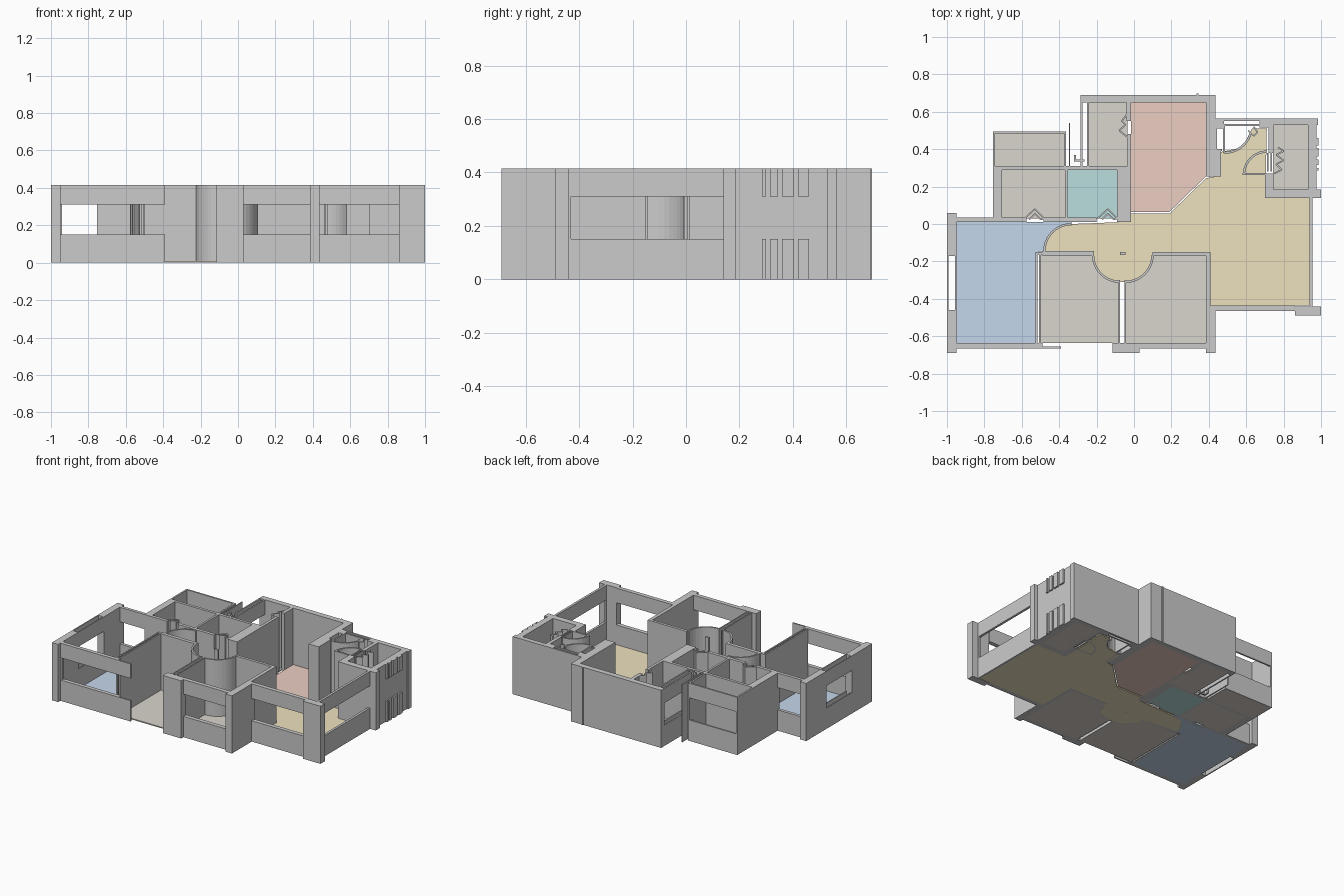
import bpy, bmesh, math

H, SILL, HEAD, FLOOR = 0.415, 0.15, 0.31, 0.008


def add_prism(bm, pts, z0, z1):
    lo = [bm.verts.new((x, y, z0)) for x, y in pts]
    hi = [bm.verts.new((x, y, z1)) for x, y in pts]
    n = len(pts)
    bm.faces.new(lo[::-1])
    bm.faces.new(hi)
    for i in range(n):
        j = (i + 1) % n
        bm.faces.new((lo[i], lo[j], hi[j], hi[i]))


def rect(x0, x1, y0, y1):
    return [(x0, y0), (x1, y0), (x1, y1), (x0, y1)]


def build(name, outlines, spans=((0, H),), colour=None):
    bm = bmesh.new()
    for pts in outlines:
        for z0, z1 in spans:
            add_prism(bm, pts, z0, z1)
    bmesh.ops.recalc_face_normals(bm, faces=bm.faces)
    me = bpy.data.meshes.new(name)
    bm.to_mesh(me)
    bm.free()
    ob = bpy.data.objects.new(name, me)
    bpy.context.collection.objects.link(ob)
    if colour:
        mat = bpy.data.materials.new(name + "_colour")
        mat.diffuse_color = (*colour, 1)
        me.materials.append(mat)
    return ob


def walls(name, *boxes):
    return build(name, [rect(*b) for b in boxes])


def window(name, *boxes):
    # sill below and header above an open band
    return build(name, [rect(*b) for b in boxes], ((0, SILL), (HEAD, H)))


def arc(cx, cy, r, a0, a1, n=10):
    return [(cx + r * math.cos(math.radians(a0 + (a1 - a0) * i / n)),
             cy + r * math.sin(math.radians(a0 + (a1 - a0) * i / n))) for i in range(n + 1)]


def door_swing(name, cx, cy, r, a0, a1, t=0.012):
    build(name, [arc(cx, cy, r, a0, a1) + arc(cx, cy, r - t, a1, a0)])


def strip(name, pts, t=0.008):
    # thin upright sheet following a path
    out = []
    for (xa, ya), (xb, yb) in zip(pts, pts[1:]):
        d = math.hypot(xb - xa, yb - ya)
        nx, ny = -(yb - ya) / d * t / 2, (xb - xa) / d * t / 2
        out.append([(xa + nx, ya + ny), (xa - nx, ya - ny), (xb - nx, yb - ny), (xb + nx, yb + ny)])
    build(name, out)


# West bedroom walls and windows
walls("west_wall", (-1, -0.95, -0.69, -0.46), (-1, -0.95, -0.17, 0.06), (-0.95, -0.94, -0.655, -0.635))
window("west_window", (-1, -0.992, -0.46, -0.17), (-0.958, -0.95, -0.46, -0.17))
window("west_room_south_window", (-0.95, -0.49, -0.655, -0.637), (-0.95, -0.39, -0.665, -0.655))
window("west_room_north_window", (-0.95, -0.755, 0.012, 0.035))
walls("west_room_divider", (-0.527, -0.517, -0.635, -0.155), (-0.507, -0.497, -0.635, -0.165),
      (-0.527, -0.49, -0.165, -0.15))

# South bedrooms
walls("south_room_divider", (-0.082, -0.074, -0.635, -0.3), (-0.052, -0.044, -0.635, -0.3),
      (-0.075, -0.045, -0.165, -0.15))
walls("south_pier", (-0.115, 0.03, -0.69, -0.635))
window("south_room_window", (0.03, 0.385, -0.665, -0.635))
walls("south_room_east_wall", (0.385, 0.435, -0.69, -0.435), (0.385, 0.41, -0.435, -0.15))
walls("hall_south_wall", (-0.49, -0.215, -0.17, -0.145), (0.1, 0.41, -0.17, -0.15))
door_swing("south_room_door_a", -0.075, -0.165, 0.15, 180, 270)
door_swing("south_room_door_b", -0.045, -0.165, 0.15, 270, 360)
door_swing("west_room_door", -0.335, -0.145, 0.15, 90, 180)

# Living room
window("living_south_window", (0.435, 0.86, -0.465, -0.435))
walls("southeast_pier", (0.86, 1.0, -0.49, -0.44), (0.94, 0.955, -0.44, -0.43))
window("living_east_window", (0.938, 0.955, -0.435, 0.145))

# Northeast bathroom
walls("bathroom_walls", (0.70, 1.0, 0.14, 0.185), (0.93, 0.975, 0.185, 0.53), (0.735, 0.985, 0.53, 0.565),
      (0.70, 0.745, 0.185, 0.27), (0.72, 0.745, 0.38, 0.53))
window("bathroom_outer_trim", *[(0.975, 0.987, y, y + w) for y, w in
                               ((0.285, 0.015), (0.315, 0.03), (0.36, 0.045), (0.42, 0.04))])
strip("bathroom_fittings", [(0.75, 0.27), (0.79, 0.29), (0.76, 0.32), (0.80, 0.34), (0.76, 0.37),
                            (0.80, 0.39), (0.77, 0.41)])
walls("bathroom_door_frame", (0.71, 0.718, 0.28, 0.38), (0.73, 0.738, 0.28, 0.38), (0.58, 0.71, 0.262, 0.274))
door_swing("bathroom_door", 0.71, 0.265, 0.128, 90, 180)

# Entrance
walls("entrance_wall", (0.435, 0.47, 0.39, 0.40), (0.435, 0.465, 0.255, 0.39), (0.435, 0.445, 0.40, 0.515),
      (0.435, 0.48, 0.51, 0.565), (0.67, 0.735, 0.515, 0.565))
walls("entrance_threshold", (0.48, 0.67, 0.552, 0.565), (0.48, 0.67, 0.525, 0.535))
door_swing("entrance_door", 0.485, 0.525, 0.15, 270, 345)
walls("entrance_door_leaf", (0.477, 0.487, 0.38, 0.525))
strip("entrance_latch", [(0.61, 0.50), (0.64, 0.47), (0.66, 0.49), (0.64, 0.52)])

# North room and utility room
walls("north_room_walls", (0.385, 0.435, 0.255, 0.69), (-0.285, 0.385, 0.65, 0.69),
      (-0.04, -0.015, 0.55, 0.65), (-0.035, -0.015, 0.25, 0.48), (-0.08, -0.015, 0.012, 0.30),
      (0.335, 0.345, 0.69, 0.697))
strip("utility_folding_door", [(-0.035, 0.59), (-0.065, 0.55), (-0.045, 0.53), (-0.08, 0.50), (-0.03, 0.46)])
walls("utility_south_wall", (-0.265, -0.015, 0.295, 0.31))
window("utility_west_window", (-0.285, -0.275, 0.31, 0.65), (-0.25, -0.24, 0.31, 0.65))
walls("utility_ledge", (-0.348, -0.341, 0.31, 0.54), (-0.32, -0.265, 0.335, 0.345), (-0.32, -0.31, 0.335, 0.37))

# Northwest balcony and washrooms
window("balcony_north_window", (-0.755, -0.365, 0.483, 0.495))
walls("washroom_walls", (-0.755, -0.705, 0.012, 0.31), (-0.755, -0.743, 0.31, 0.495),
      (-0.375, -0.363, 0.31, 0.495), (-0.705, -0.08, 0.29, 0.31), (-0.37, -0.355, 0.035, 0.29),
      (-0.705, -0.575, 0.012, 0.035), (-0.485, -0.2, 0.012, 0.035), (-0.09, -0.08, 0.012, 0.30))
for k, x in enumerate((-0.53, -0.14)):
    strip("washroom_folding_door_%d" % (k + 1),
          [(x - 0.055, 0.03), (x, 0.08), (x + 0.05, 0.03), (x + 0.03, 0.025), (x, 0.055), (x - 0.03, 0.025)])

# Floors
Z = ((0, FLOOR),)
grey = (0.70, 0.66, 0.61)
for name, r in {"balcony_floor": (-0.75, -0.37, 0.31, 0.49), "washroom_floor": (-0.71, -0.365, 0.03, 0.295),
                "utility_floor": (-0.245, -0.035, 0.305, 0.655), "bathroom_floor": (0.742, 0.935, 0.18, 0.535)}.items():
    build(name, [rect(*r)], Z, grey)
swing_a = arc(-0.075, -0.165, 0.145, 180, 270)
swing_b = arc(-0.045, -0.165, 0.145, 270, 360)
swing_w = arc(-0.335, -0.145, 0.145, 90, 180)
build("south_room_floor_a", [[(-0.5, -0.635), (-0.08, -0.635), (-0.08, -0.31)] + swing_a[-2::-1] + [(-0.5, -0.165)]], Z, grey)
build("south_room_floor_b", [[(-0.045, -0.635), (0.39, -0.635), (0.39, -0.165)] + swing_b[::-1]], Z, grey)
build("washroom_teal_floor", [rect(-0.36, -0.08, 0.03, 0.295)], Z, (0.50, 0.74, 0.74))
build("west_room_floor", [[(-0.955, -0.64), (-0.525, -0.64), (-0.525, -0.15)] + swing_w[::-1] + [(-0.335, 0.012), (-0.955, 0.012)]],
      Z, (0.56, 0.68, 0.84))
build("north_room_floor", [[(-0.015, 0.065), (0.19, 0.065), (0.385, 0.255), (0.385, 0.65), (-0.015, 0.65)]],
      Z, (0.84, 0.62, 0.54))
build("living_floor", [[(0.40, -0.435), (0.945, -0.435), (0.945, 0.145), (0.705, 0.145), (0.705, 0.27), (0.71, 0.51),
                        (0.63, 0.51), (0.58, 0.41), (0.44, 0.38), (0.44, 0.255), (0.385, 0.245), (0.19, 0.055),
                        (-0.015, 0.055), (-0.015, 0.012)] + swing_w + [(-0.48, -0.15)] + swing_a + swing_b
                       + [(0.40, -0.155)]], Z, (0.85, 0.76, 0.53))
